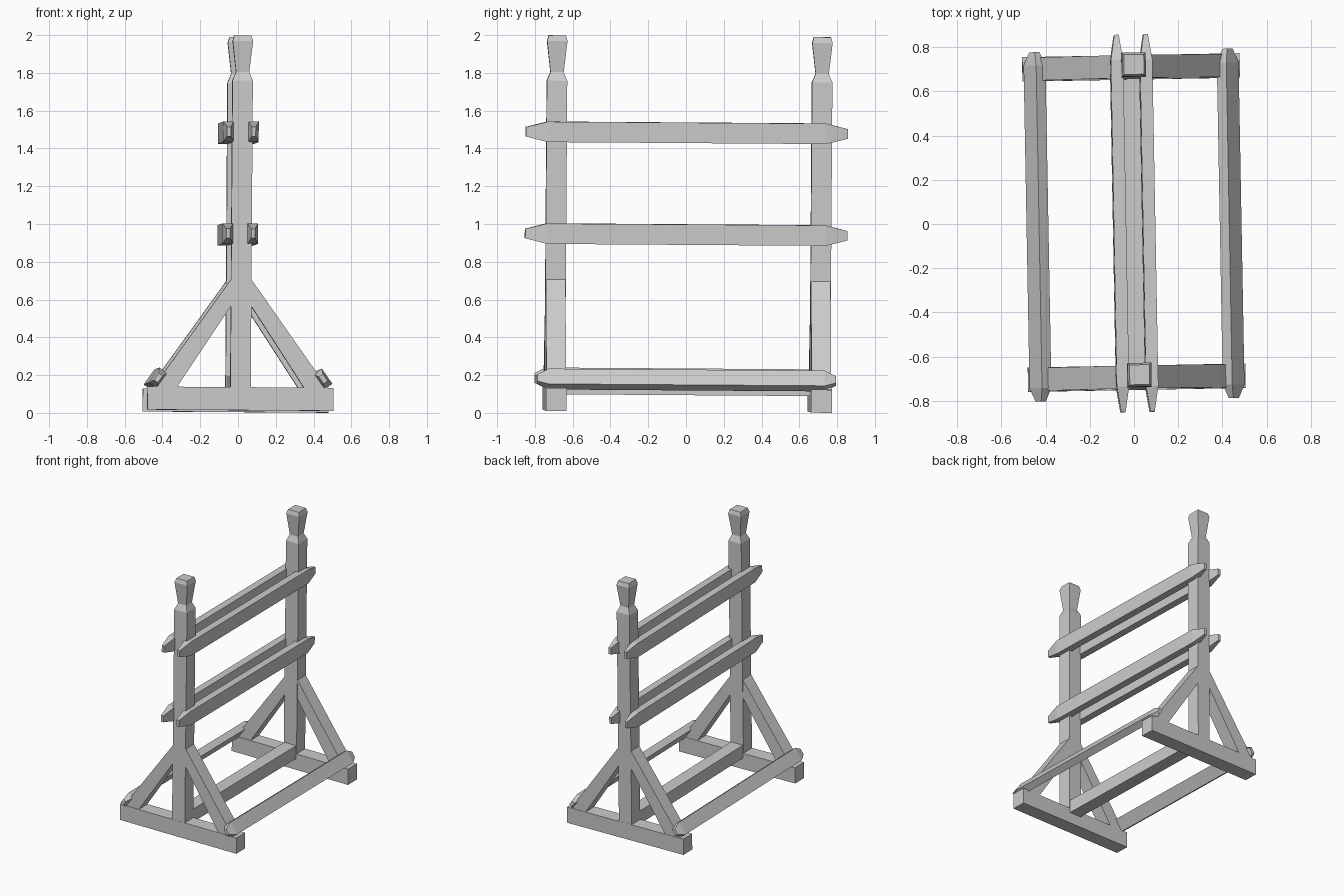
import bpy, bmesh
from math import radians
from mathutils import Matrix, Vector

if "Cube" in bpy.data.objects:
    bpy.data.objects.remove(bpy.data.objects["Cube"])

# The whole rack leans and turns very slightly
LEAN = (Matrix.Translation((-0.001, 0.006, 0.009))
        @ Matrix.Rotation(radians(1.05), 4, 'Z')
        @ Matrix.Rotation(radians(-0.4), 4, 'X')
        @ Matrix.Rotation(radians(0.4), 4, 'Y'))
ALONG_Y = Matrix.Rotation(radians(-90), 4, 'X')   # local z -> world y


def loft(name, rings, matrix):
    """Skin a list of vertex rings, cap both ends, make an object."""
    bm = bmesh.new()
    loops = [[bm.verts.new(p) for p in ring] for ring in rings]
    n = len(loops[0])
    for a, b in zip(loops, loops[1:]):
        for i in range(n):
            j = (i + 1) % n
            bm.faces.new((a[i], a[j], b[j], b[i]))
    bm.faces.new(loops[0][::-1])
    bm.faces.new(loops[-1])
    bmesh.ops.recalc_face_normals(bm, faces=bm.faces)
    mesh = bpy.data.meshes.new(name)
    bm.to_mesh(mesh)
    bm.free()
    ob = bpy.data.objects.new(name, mesh)
    ob.matrix_world = LEAN @ matrix
    bpy.context.collection.objects.link(ob)
    return ob


def timber(name, sections, matrix):
    """Rectangular timber along local z; sections are (z, half_x, half_y)."""
    corners = ((-1, -1), (1, -1), (1, 1), (-1, 1))
    return loft(name, [[(x * hx, y * hy, z) for x, y in corners]
                       for z, hx, hy in sections], matrix)


def pointed(length, body, hx, hy, tx, ty):
    """Sections of a bar with tapered tips."""
    return [(-length, tx, ty), (-body, hx, hy), (body, hx, hy), (length, tx, ty)]


# Trestles: foot, carved post and two braces at each end
H = 0.054
POST = [(0.06, H, H), (1.745, H, H), (1.79, 0.035, 0.035),
        (1.955, H, H), (1.985, 0.045, 0.045)]
BRACE = [(0.045, 0.705), (0.045, 0.565), (0.343, 0.11), (0.468, 0.11)]
for end, y in (("front", -0.702), ("back", 0.702)):
    place = Matrix.Translation((0, y, 0))
    timber(f"{end}_foot", [(0, 0.492, 0.055), (0.122, 0.492, 0.055)], place)
    timber(f"{end}_post", POST, place)
    for side, s in (("left", -1), ("right", 1)):
        loft(f"{end}_{side}_brace",
             [[(s * x, d, z) for x, z in BRACE] for d in (-0.052, 0.052)], place)

# Paired rails clamped on both sides of the posts
for level, z in (("lower", 0.935), ("upper", 1.474)):
    for side, s in (("left", -1), ("right", 1)):
        timber(f"{level}_{side}_rail",
               pointed(0.853, 0.738, 0.028, 0.054, 0.010, 0.025),
               Matrix.Translation((s * 0.066 - 0.007, -0.012, z)) @ ALONG_Y)

# Bars lying on the sloping braces
for side, s in (("left", -1), ("right", 1)):
    timber(f"{side}_brace_bar",
           pointed(0.79, 0.73, 0.049, 0.026, 0.022, 0.013),
           Matrix.Translation((s * 0.437, -0.012, 0.168))
           @ Matrix.Rotation(radians(s * 55), 4, 'Y') @ ALONG_Y)

# Central beam joining the two posts near the floor
timber("central_beam", [(-0.68, 0.05, 0.05), (0.68, 0.05, 0.05)],
       Matrix.Translation((0, 0, 0.135)) @ ALONG_Y)
